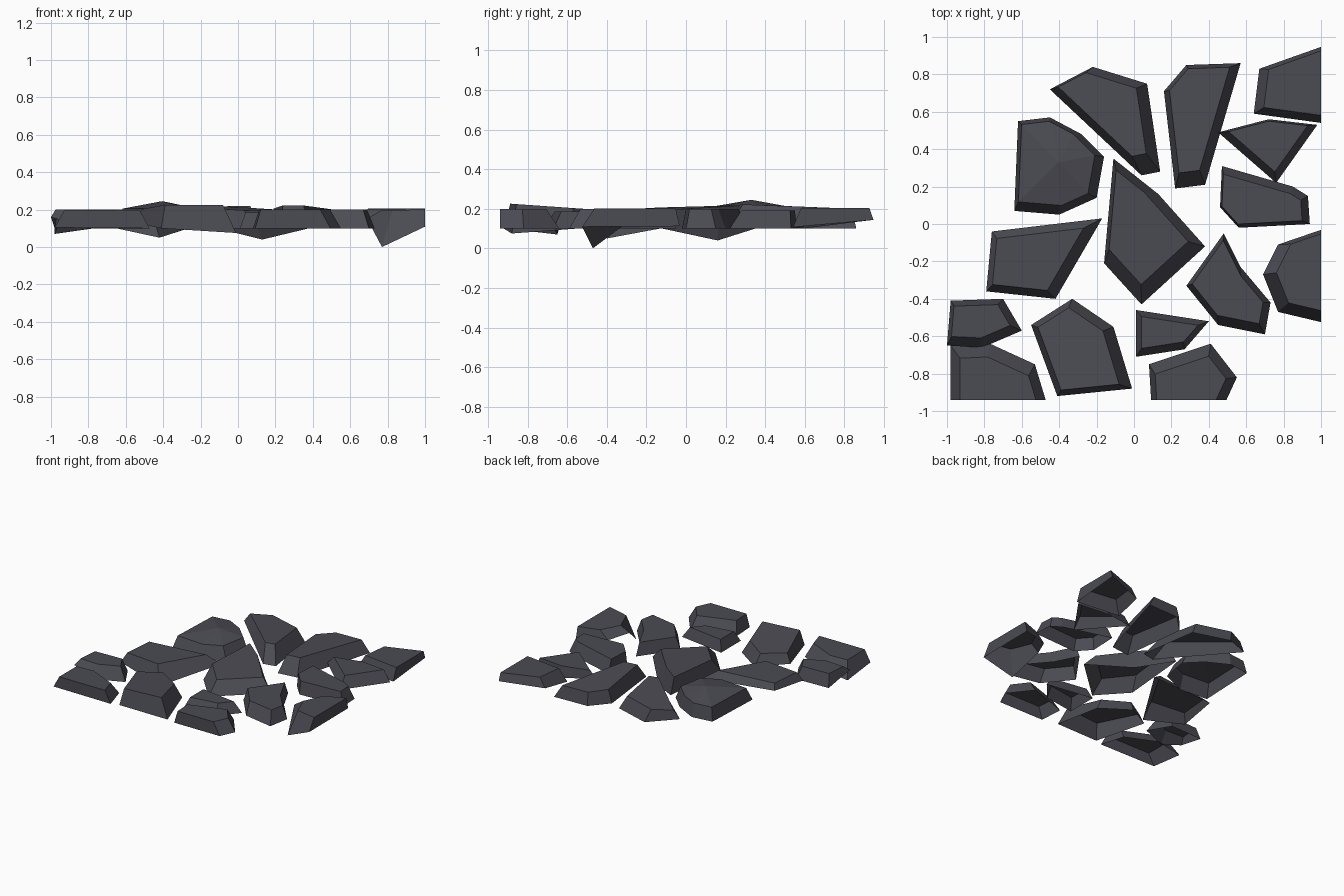
import bpy
import bmesh
from mathutils import Vector

cube = bpy.data.objects.get("Cube")
if cube:
    bpy.data.objects.remove(cube, do_unlink=True)

UNIT = 0.01               # outlines are written in hundredths
RIM = 0.1                 # usual height of the lower edge
EAST, SOUTH = 1.0, -0.94  # straight edges where the paving is cut off

slate = bpy.data.materials.new("dark_slate")
slate.use_nodes = True
slate.diffuse_color = (0.07, 0.07, 0.087, 1)
bsdf = slate.node_tree.nodes["Principled BSDF"]
bsdf.inputs["Base Color"].default_value = slate.diffuse_color
bsdf.inputs["Roughness"].default_value = 0.9


def inset_ring(points, widths):
    """Move every side of a clockwise outline inwards by its own width."""
    sides = []
    for i, start in enumerate(points):
        along = (points[(i + 1) % len(points)] - start).normalized()
        inward = Vector((along.y, -along.x))
        sides.append((start + inward * widths[i] * UNIT, along))
    ring = []
    for i, (here, along) in enumerate(sides):
        before, back = sides[i - 1]
        gap = here - before
        cross = back.x * along.y - back.y * along.x
        ring.append(before + back * ((gap.x * along.y - gap.y * along.x) / cross))
    return ring


def trim(bm, point, normal):
    """Cut away everything beyond a straight border and close the cut."""
    geometry = bm.verts[:] + bm.edges[:] + bm.faces[:]
    bmesh.ops.bisect_plane(bm, geom=geometry, plane_co=point, plane_no=normal,
                           clear_outer=True)
    border = [edge for edge in bm.edges if edge.is_boundary]
    if border:
        bmesh.ops.holes_fill(bm, edges=border, sides=0)


def stone(name, outline, bevels, top=0.2, crown=0.0, tilt=(0, 0), rims=None):
    """Hollow faceted cap: uneven lower rim, sloping sides, tilted top."""
    points = [Vector(p) * UNIT for p in outline]
    upper = inset_ring(points, bevels)
    middle = sum(upper, Vector((0, 0))) / len(upper)
    rims = rims or {}

    bm = bmesh.new()
    rim = [bm.verts.new((*p, rims.get(i, RIM))) for i, p in enumerate(points)]
    high = [bm.verts.new((*p, top + (p - middle).dot(Vector(tilt))))
            for p in upper]
    peak = bm.verts.new((*middle, top + crown))
    bm.faces.new(rim)
    for i in range(len(points)):
        j = (i + 1) % len(points)
        bm.faces.new((rim[i], rim[j], high[j], high[i]))
        bm.faces.new((high[i], high[j], peak))
    trim(bm, (EAST, 0, 0), (1, 0, 0))
    trim(bm, (0, SOUTH, 0), (0, -1, 0))
    bmesh.ops.recalc_face_normals(bm, faces=bm.faces[:])

    # Open underside
    bm.normal_update()
    under = [face for face in bm.faces if face.normal.z < -0.6]
    bmesh.ops.delete(bm, geom=under, context="FACES")

    mesh = bpy.data.meshes.new(name)
    bm.to_mesh(mesh)
    bm.free()
    mesh.materials.append(slate)
    bpy.context.scene.collection.objects.link(bpy.data.objects.new(name, mesh))


# Back row
stone("back_left_stone",
      [(-45, 72), (-22, 84), (7, 75), (14, 28), (4, 26)],
      [1, 4, 6, 11, 4], top=0.21, tilt=(0, -0.04), rims={0: 0.14})
stone("back_middle_stone",
      [(16, 71), (28, 85), (57, 86), (38, 21), (22, 19)],
      [2, 2, 5, 8, 3], top=0.21, tilt=(0, -0.04))
stone("back_corner_stone",
      [(67, 83), (115, 100), (115, 52), (64, 59)],
      [2, 0, 4, 5], top=0.205, rims={0: 0.13, 1: 0.15, 2: 0.11})
stone("back_wedge_stone",
      [(45, 49), (72, 56), (98, 53), (76, 22)],
      [1, 1, 4, 4], top=0.19, rims={0: 0.13})

# Middle rows
stone("rounded_stone",
      [(-62, 55), (-45, 57), (-28, 48), (-16, 36), (-20, 14), (-40, 5), (-64, 7)],
      [2, 2, 3, 5, 4, 5, 2], top=0.205, crown=0.04)
stone("centre_stone",
      [(-11, 35), (13, 16), (38, -12), (4, -43), (-16, -21)],
      [4, 5, 8, 7, 2], top=0.205, tilt=(-0.03, 0.03), rims={1: 0.04})
stone("right_middle_stone",
      [(47, 31), (85, 20), (93, 15), (94, 0), (56, -2), (46, 9)],
      [4, 4, 4, 2, 1, 1])
stone("left_wedge_stone",
      [(-76, -4), (-17, 3), (-42, -40), (-79, -36)],
      [4, 6, 4, 3], top=0.2, rims={0: 0.16, 1: 0.13, 2: 0.05, 3: 0.13})
stone("right_edge_stone",
      [(69, -27), (77, -11), (115, 2), (115, -56), (77, -47)],
      [6, 2, 0, 6, 7], top=0.2, tilt=(0.03, 0),
      rims={0: 0.15, 1: 0.13, 3: 0.18, 4: 0})
stone("right_front_stone",
      [(48, -5), (57, -23), (73, -42), (70, -59), (45, -54), (28, -33)],
      [2, 3, 4, 5, 3, 2])

# Front row
stone("left_edge_stone",
      [(-98, -41), (-70, -40), (-60, -57), (-81, -66), (-100, -65)],
      [3, 4, 5, 5, 2], rims={4: 0.16})
stone("front_corner_stone",
      [(-98, -65), (-77, -64), (-53, -75), (-43, -108), (-98, -108)],
      [7, 7, 5, 0, 5], top=0.195, rims={0: 0.07, 4: 0.12})
stone("front_left_stone",
      [(-55, -54), (-33, -40), (-11, -55), (-1, -88), (-41, -92)],
      [3, 5, 6, 3, 3], top=0.21, tilt=(0, -0.07), rims={0: 0.13, 3: 0.075})
stone("front_small_stone",
      [(1, -46), (40, -52), (27, -67), (1, -71)],
      [3, 3, 4, 3], top=0.185)
stone("front_right_stone",
      [(8, -75), (41, -64), (55, -82), (43, -108), (10, -108)],
      [6, 5, 5, 0, 3])
